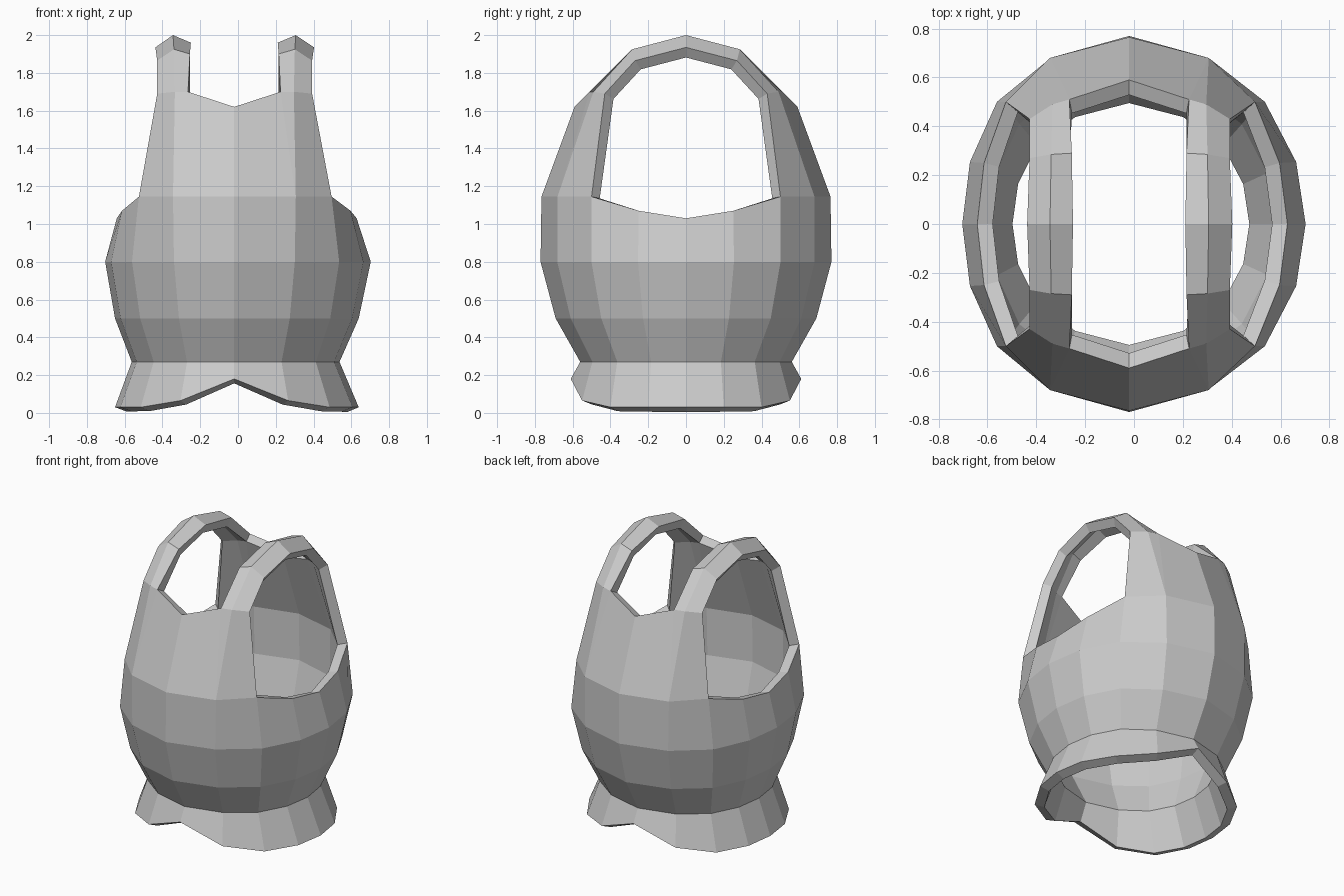
import bpy, bmesh

if "Cube" in bpy.data.objects:
    bpy.data.objects.remove(bpy.data.objects["Cube"])

# Unit outline of one quarter, front centre to side (16-sided body)
UNIT = [(0, 1), (0.455, 0.885), (0.78, 0.65), (0.95, 0.33), (1, 0)]


def ring(rx, ry, z):
    return [(u * rx, -v * ry, z) for u, v in UNIT]


# Horizontal rows of the quarter: notched hem, waist, belly, chest, armhole line
rows = [
    [(0, -0.61, 0.18), (0.285, -0.55, 0.065), (0.50, -0.40, 0.03),
     (0.615, -0.20, 0.03), (0.645, 0, 0.03)],
    ring(0.55, 0.56, 0.27),
    ring(0.645, 0.69, 0.50),
    ring(0.703, 0.77, 0.80),
    [(0, -0.765, 1.145), (0.325, -0.68, 1.145), (0.51, -0.50, 1.145),
     (0.605, -0.25, 1.07), (0.635, 0, 1.03)],
]

# Shoulder strap rows: neck edge, ridge, armhole edge
strap = [
    [(0.245, -0.51, 1.70), (0.315, -0.49, 1.70), (0.41, -0.43, 1.69)],
    [(0.235, -0.29, 1.90), (0.32, -0.285, 1.925), (0.41, -0.27, 1.865)],
    [(0.23, 0, 1.96), (0.325, 0, 2.0), (0.42, 0, 1.935)],
]
neck_centre = (0, -0.59, 1.62)

faces = []
for grid in (rows, strap):
    for a, b in zip(grid, grid[1:]):
        for j in range(len(a) - 1):
            faces.append([a[j], a[j + 1], b[j + 1], b[j]])

# Chest panel joining body to neckline and strap
chest, base = rows[-1], strap[0]
faces += [[chest[0], chest[1], base[0], neck_centre],
          [chest[1], base[1], base[0]],
          [chest[1], chest[2], base[2], base[1]]]

# Mirror the quarter to all four corners and weld
bm = bmesh.new()
for sx in (1, -1):
    for sy in (1, -1):
        for f in faces:
            vs = [bm.verts.new((x * sx, y * sy, z)) for x, y, z in f]
            bm.faces.new(vs if sx * sy > 0 else vs[::-1])
bmesh.ops.remove_doubles(bm, verts=bm.verts, dist=0.001)

# Slight sideways offset of the centre seam and straps
for v in bm.verts:
    v.co.x -= 0.02 * (1 - min(1, abs(v.co.x) / 0.705) ** 4)

mesh = bpy.data.meshes.new("vest_shell")
bm.to_mesh(mesh)
bm.free()
vest = bpy.data.objects.new("vest_shell", mesh)
bpy.context.collection.objects.link(vest)

# Wall thickness, grown inwards
wall = vest.modifiers.new("wall", 'SOLIDIFY')
wall.thickness = 0.065
wall.offset = -1
